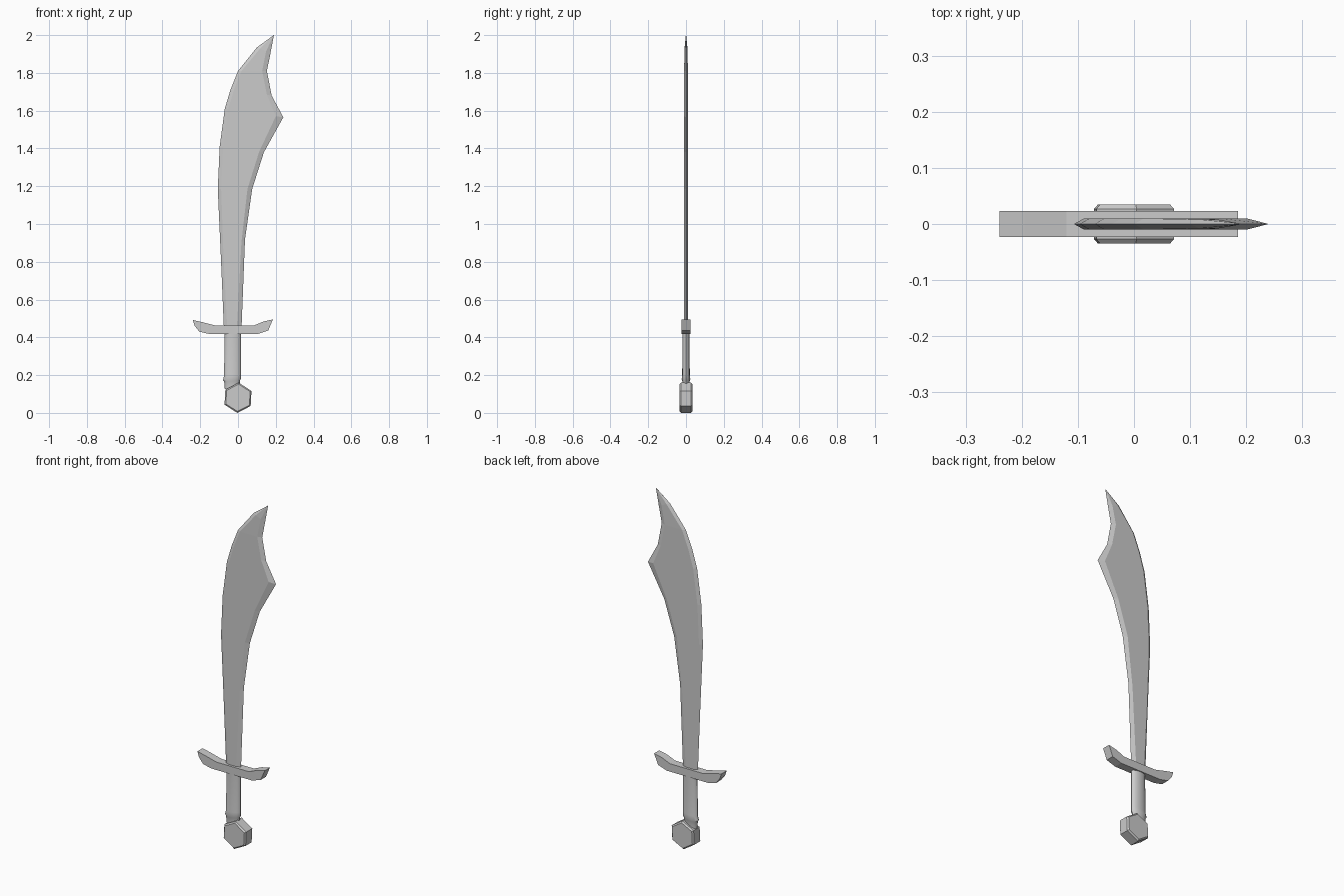
import bpy, bmesh, math
from mathutils import Vector

if "Cube" in bpy.data.objects:
    bpy.data.objects.remove(bpy.data.objects["Cube"], do_unlink=True)

steel = bpy.data.materials.new("grey_steel")
steel.use_nodes = True
GREY = (0.6, 0.6, 0.6, 1)
steel.diffuse_color = GREY
steel.node_tree.nodes["Principled BSDF"].inputs["Base Color"].default_value = GREY


def finish(name, bm):
    bmesh.ops.remove_doubles(bm, verts=bm.verts, dist=1e-5)
    bmesh.ops.recalc_face_normals(bm, faces=bm.faces)
    mesh = bpy.data.meshes.new(name)
    bm.to_mesh(mesh)
    bm.free()
    mesh.materials.append(steel)
    obj = bpy.data.objects.new(name, mesh)
    bpy.context.collection.objects.link(obj)
    return obj


def loft(name, rings):
    """Skin a list of equal-length rings and cap both ends."""
    bm = bmesh.new()
    loops = [[bm.verts.new(p) for p in ring] for ring in rings]
    n = len(loops[0])
    for low, high in zip(loops, loops[1:]):
        for i in range(n):
            j = (i + 1) % n
            bm.faces.new((low[i], low[j], high[j], high[i]))
    bm.faces.new(loops[0])
    bm.faces.new(loops[-1])
    return finish(name, bm)


def prism(name, outline, half):
    return loft(name, [[(x, y, z) for x, z in outline] for y in (-half, half)])


# Blade: stations of (spine x, z, edge x, z, half thickness)
stations = [
    (-0.074, 0.43, 0.018, 0.43, 0.01), (-0.09, 0.81, 0.037, 0.92, 0.01),
    (-0.107, 1.185, 0.075, 1.185, 0.01), (-0.097, 1.41, 0.137, 1.38, 0.01),
    (-0.07, 1.61, 0.24, 1.565, 0.01), (-0.04, 1.71, 0.178, 1.68, 0.01),
    (0, 1.81, 0.153, 1.81, 0.01), (0.1, 1.935, 0.172, 1.905, 0.008),
    (0.188, 1.999, 0.19, 2.0, 0.001),
]
rings = []
for sx, sz, ex, ez, t in stations:
    spine, edge = Vector((sx, 0, sz)), Vector((ex, 0, ez))
    width = (edge - spine).length
    a = spine.lerp(edge, min(0.018 / width, 0.25))
    b = edge.lerp(spine, min((0.04 if ex > 0.2 else 0.025) / width, 0.4))
    off = Vector((0, t, 0))
    rings.append([spine, a - off, b - off, edge, b + off, a + off])
loft("blade", rings)

# Guard with upturned ends
prism("guard", [
    (-0.24, 0.492), (-0.195, 0.482), (-0.12, 0.463), (0.085, 0.463),
    (0.135, 0.484), (0.185, 0.495), (0.16, 0.436), (0.105, 0.418),
    (-0.153, 0.418), (-0.205, 0.43), (-0.23, 0.462)], 0.0235)

# Oval grip, flaring to a collar and tapering into the pommel
SIDES = 16
grip_rings = []
for z, cx, rx, ry in ((0.43, -0.027, 0.043, 0.019), (0.2, -0.029, 0.045, 0.02),
                      (0.178, -0.031, 0.048, 0.023), (0.168, -0.031, 0.042, 0.019),
                      (0.13, -0.03, 0.04, 0.019)):
    ring = []
    for i in range(SIDES):
        t = math.tau * i / SIDES
        ring.append((cx + rx * math.cos(t), ry * math.sin(t), z + 0.1 * rx * math.cos(t)))
    grip_rings.append(ring)
grip = loft("grip", grip_rings)
bpy.context.view_layer.objects.active = grip
grip.select_set(True)
bpy.ops.object.shade_smooth_by_angle(angle=math.radians(35))

# Hexagonal pommel with chamfered rims
pommel_rings = []
for y, r in ((-0.035, 0.072), (-0.027, 0.08), (0.027, 0.08), (0.035, 0.072)):
    angles = [math.radians(-93 + 60 * i) for i in range(6)]
    pommel_rings.append([(r * math.cos(a), y, 0.08 + r * math.sin(a)) for a in angles])
loft("pommel", pommel_rings)
